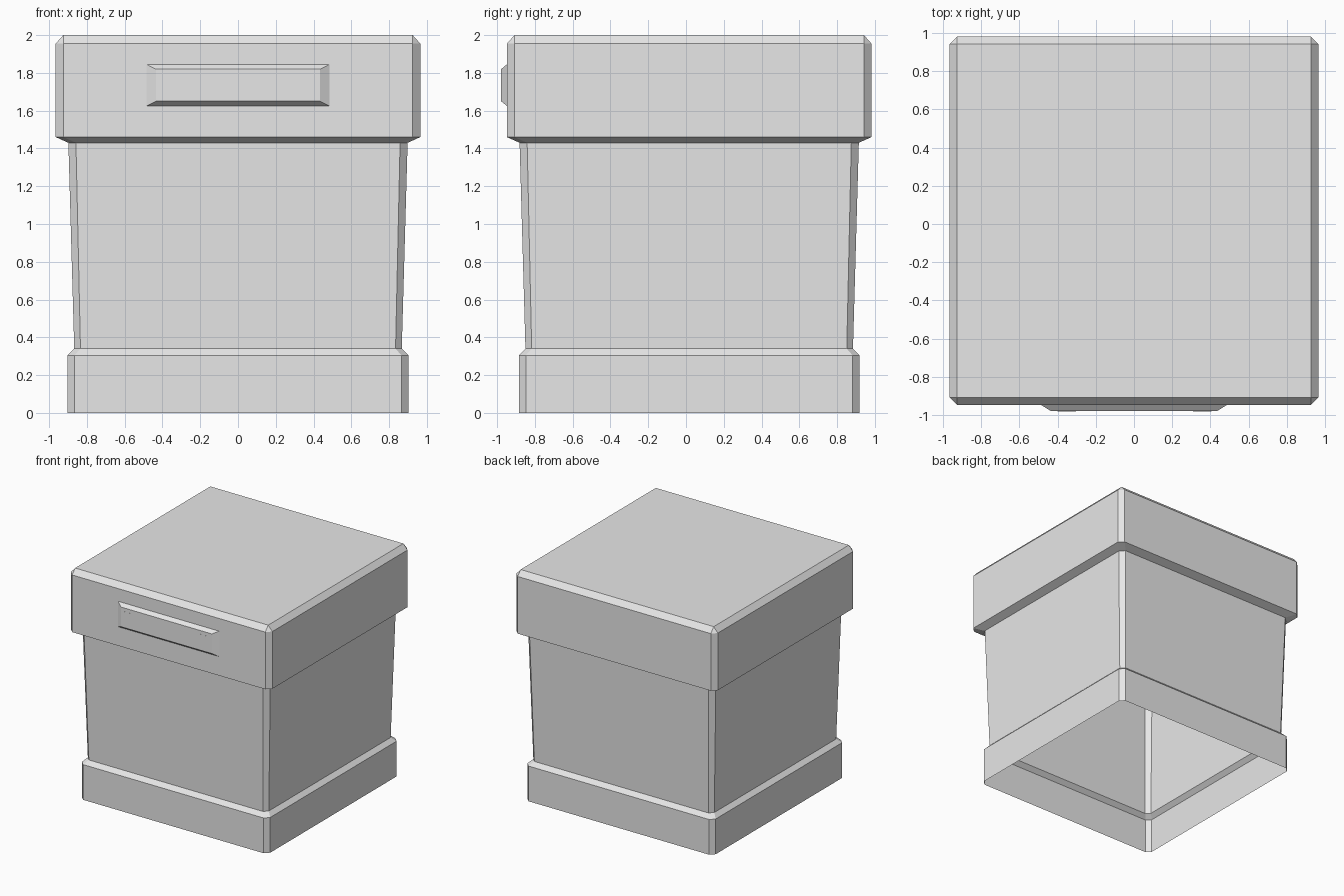
import bpy
import bmesh

cube = bpy.data.objects.get("Cube")
if cube:
    bpy.data.objects.remove(cube, do_unlink=True)

CENTRE_Y = 0.017      # the box sits slightly back to balance the handle
FRONT_Y = -0.947      # front face of the lid

grey = bpy.data.materials.new("light_grey")
grey.use_nodes = True
colour = (0.8, 0.8, 0.8, 1)
grey.diffuse_color = colour
grey.node_tree.nodes["Principled BSDF"].inputs["Base Color"].default_value = colour


def finish(name, bm):
    """Weld, orient and link a mesh as a named part."""
    bmesh.ops.remove_doubles(bm, verts=bm.verts, dist=0.0005)
    mesh = bpy.data.meshes.new(name)
    bm.to_mesh(mesh)
    bm.free()
    mesh.materials.append(grey)
    obj = bpy.data.objects.new(name, mesh)
    bpy.context.collection.objects.link(obj)
    return obj


def square_ring(bm, z, half, cut):
    """Square outline with corners clipped by cut."""
    f = half - cut
    outline = [(half, -f), (half, f), (f, half), (-f, half),
               (-half, f), (-half, -f), (-f, -half), (f, -half)]
    return [bm.verts.new((x, y + CENTRE_Y, z)) for x, y in outline]


def shell(name, levels, capped=False):
    """Thin walled tube through (z, half width, corner cut) levels."""
    bm = bmesh.new()
    rings = [square_ring(bm, *level) for level in levels]
    for low, high in zip(rings, rings[1:]):
        for i in range(8):
            j = (i + 1) % 8
            bm.faces.new((low[i], low[j], high[j], high[i]))
    if capped:
        bm.faces.new(rings[-1])
    return finish(name, bm)


def plate(name, x, z, back, front, y_back, y_front):
    """Front facing slab; back and front are (half width, half height)."""
    bm = bmesh.new()
    rings = []
    for (w, h), y in ((back, y_back), (front, y_front)):
        rings.append([bm.verts.new((x + sx * w, y, z + sz * h))
                      for sx, sz in ((-1, -1), (1, -1), (1, 1), (-1, 1))])
    for i in range(4):
        j = (i + 1) % 4
        bm.faces.new((rings[0][i], rings[0][j], rings[1][j], rings[1][i]))
    bm.faces.new(rings[1])
    return finish(name, bm)


# Open-bottomed plinth with a bevelled shoulder
shell("base", [(0, 0.902, 0.037), (0.305, 0.902, 0.037), (0.34, 0.867, 0.033)])

# Body flaring gently upward
shell("body", [(0.34, 0.867, 0.033), (1.43, 0.898, 0.04)])

# Overhanging lid with bevelled edges
shell("lid", [(1.43, 0.898, 0.04), (1.46, 0.965, 0.04),
              (1.955, 0.965, 0.04), (2.0, 0.925, 0)], capped=True)

# Bevelled handle on the lid front, with a square fixing near each end
plate("handle", 0, 1.735, (0.486, 0.111), (0.435, 0.085), FRONT_Y, -0.979)
for side, x in (("right", -0.352), ("left", 0.357)):
    plate(side + "_fixing", x, 1.743, (0.048, 0.046), (0.048, 0.046),
          -0.978, -0.98)
